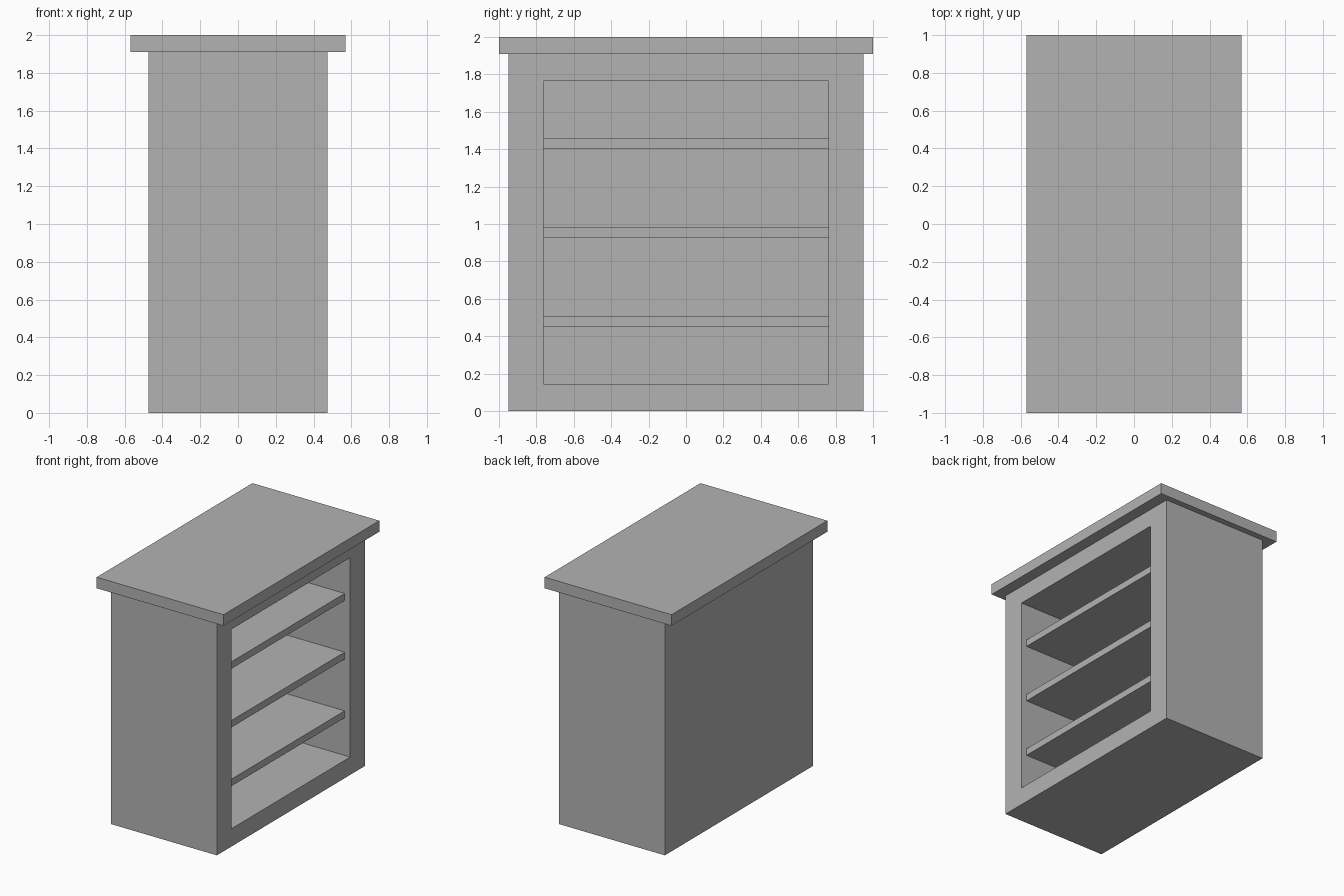
import bpy
import bmesh

cube = bpy.data.objects.get("Cube")
if cube:
    bpy.data.objects.remove(cube, do_unlink=True)

# Single flat grey
grey = bpy.data.materials.new("plain_grey")
grey.use_nodes = True
colour = (0.45, 0.45, 0.45, 1)
grey.diffuse_color = colour
grey.node_tree.nodes["Principled BSDF"].inputs["Base Color"].default_value = colour


def finish(name, bm):
    bmesh.ops.recalc_face_normals(bm, faces=bm.faces)
    mesh = bpy.data.meshes.new(name)
    bm.to_mesh(mesh)
    bm.free()
    mesh.materials.append(grey)
    obj = bpy.data.objects.new(name, mesh)
    bpy.context.collection.objects.link(obj)
    return obj


def box_mesh(x, y, z):
    """Box between the (low, high) limits on each axis."""
    bm = bmesh.new()
    bmesh.ops.create_cube(bm, size=1)
    for v in bm.verts:
        v.co = [lim[1] if c > 0 else lim[0] for c, lim in zip(v.co, (x, y, z))]
    return bm


BODY_X, BODY_Y, BODY_TOP = 0.475, 0.95, 1.91
OPEN_Y, OPEN_LOW, OPEN_HIGH = 0.762, 0.145, 1.765
BACK_X, SHELF_FRONT = -0.33, 0.425

# Cabinet body with the open side inset and pushed inwards
bm = box_mesh((-BODY_X, BODY_X), (-BODY_Y, BODY_Y), (0, BODY_TOP))
side = max(bm.faces, key=lambda f: f.calc_center_median().x)
bmesh.ops.inset_region(bm, faces=[side], thickness=0.1)
for v in side.verts:
    v.co.y = OPEN_Y if v.co.y > 0 else -OPEN_Y
    v.co.z = OPEN_HIGH if v.co.z > BODY_TOP / 2 else OPEN_LOW
pushed = bmesh.ops.extrude_face_region(bm, geom=[side])
for v in pushed["geom"]:
    if isinstance(v, bmesh.types.BMVert):
        v.co.x = BACK_X
if side.is_valid:
    bmesh.ops.delete(bm, geom=[side], context="FACES_ONLY")
finish("cabinet_body", bm)

# Overhanging top board
finish("top_board", box_mesh((-0.57, 0.57), (-1, 1), (BODY_TOP, 2)))

# Evenly spaced shelves, set back from the opening
for i in range(3):
    low = 0.45 + 0.477 * i
    finish(f"shelf_{i + 1}", box_mesh((BACK_X, SHELF_FRONT), (-OPEN_Y, OPEN_Y), (low, low + 0.057)))
